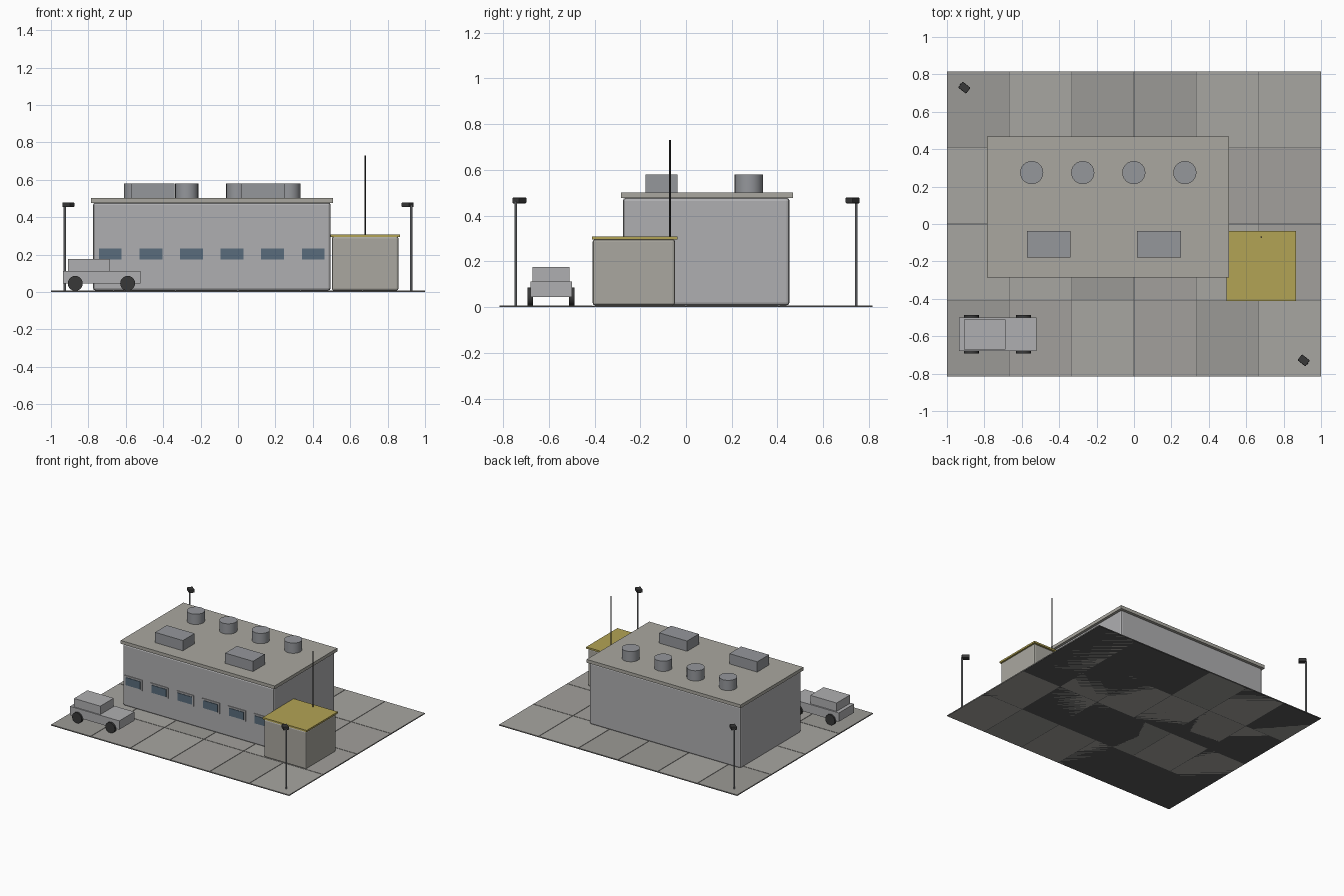
import bpy, math, random

if "Cube" in bpy.data.objects:
    bpy.data.objects.remove(bpy.data.objects["Cube"])

random.seed(3)


def material(name, r, g, b):
    m = bpy.data.materials.new(name)
    m.diffuse_color = (r, g, b, 1)
    m.use_nodes = True
    m.node_tree.nodes["Principled BSDF"].inputs["Base Color"].default_value = m.diffuse_color
    return m


CONCRETE = material("concrete", 0.40, 0.39, 0.35)
SLABS = [material(f"paving_{i}", v, v * 0.98, v * 0.92) for i, v in enumerate((0.33, 0.36, 0.39))]
SEAM = material("seam", 0.1, 0.1, 0.1)
WALL = material("wall", 0.43, 0.43, 0.44)
METAL = material("metal", 0.3, 0.31, 0.33)
GLASS = material("glass", 0.1, 0.15, 0.2)
DARK = material("dark", 0.04, 0.04, 0.04)
YELLOW = material("yellow", 0.45, 0.37, 0.09)


def box(name, x, y, z, mat, bevel=0, turn=0):
    """Box from (min, max) ranges, optionally bevelled and turned about z."""
    bpy.ops.mesh.primitive_cube_add(size=1, location=[sum(r) / 2 for r in (x, y, z)])
    o = bpy.context.object
    o.name = name
    o.scale = [r[1] - r[0] for r in (x, y, z)]
    bpy.ops.object.transform_apply(location=False, rotation=False, scale=True)
    o.rotation_euler.z = turn
    o.data.materials.append(mat)
    if bevel:
        b = o.modifiers.new("bevel", 'BEVEL')
        b.width, b.segments = bevel, 2
    return o


def cylinder(name, loc, r, depth, mat, sides=24, rot=(0, 0, 0)):
    bpy.ops.mesh.primitive_cylinder_add(vertices=sides, radius=r, depth=depth, location=loc, rotation=rot)
    o = bpy.context.object
    o.name = name
    o.data.materials.append(mat)
    bpy.ops.object.shade_smooth_by_angle(angle=math.radians(35))
    return o


# paved yard: dark base with a 6 x 4 grid of slabs
box("yard_base", (-1, 1), (-0.815, 0.815), (0, 0.005), SEAM)
W, D, G = 2 / 6, 1.63 / 4, 0.002
for i in range(6):
    for j in range(4):
        x, y = -1 + i * W, -0.815 + j * D
        box("paving_slab", (x + G * (i > 0), x + W - G * (i < 5)),
            (y + G * (j > 0), y + D - G * (j < 3)), (0, 0.008), random.choice(SLABS))

# main hall and flat roof
box("hall_walls", (-0.775, 0.495), (-0.276, 0.453), (0.008, 0.478), WALL, 0.013)
box("hall_roof", (-0.787, 0.508), (-0.285, 0.467), (0.477, 0.502), CONCRETE)

# row of windows along the front
for i in range(6):
    x = -0.683 + i * 0.217
    box("window_frame", (x - 0.074, x + 0.074), (-0.282, -0.27), (0.162, 0.244), WALL)
    box("window_glass", (x - 0.061, x + 0.061), (-0.286, -0.272), (0.174, 0.232), GLASS)

# rooftop vents and ventilation units
for i in range(4):
    cylinder("roof_vent", (-0.547 + i * 0.273, 0.275, 0.54), 0.062, 0.08, METAL)
for x in (-0.456, 0.134):
    box("roof_unit", (x - 0.117, x + 0.117), (-0.178, -0.037), (0.5, 0.58), METAL)

# side annex with yellow roof and antenna
box("annex_walls", (0.502, 0.858), (-0.408, -0.048), (0.008, 0.296), CONCRETE, 0.01)
box("annex_roof", (0.495, 0.866), (-0.412, -0.038), (0.295, 0.308), YELLOW)
cylinder("antenna", (0.68, -0.07, 0.515), 0.004, 0.43, DARK, 8)

# lamp posts in opposite corners, heads facing the yard
for s in (-1, 1):
    cylinder("lamp_post", (s * 0.926, -s * 0.745, 0.234), 0.006, 0.455, METAL, 10)
    x, y = s * 0.907, -s * 0.729
    box("lamp_head", (x - 0.027, x + 0.027), (y - 0.02, y + 0.02), (0.454, 0.479), DARK,
        0.004, math.atan2(-0.725, 0.91))

# parked truck
box("truck_body", (-0.936, -0.522), (-0.68, -0.499), (0.045, 0.112), WALL)
box("truck_cab", (-0.909, -0.688), (-0.671, -0.51), (0.11, 0.176), WALL)
for x in (-0.87, -0.59):
    for y in (-0.681, -0.499):
        cylinder("truck_wheel", (x, y, 0.046), 0.04, 0.024, DARK, 20, (math.pi / 2, 0, 0))
